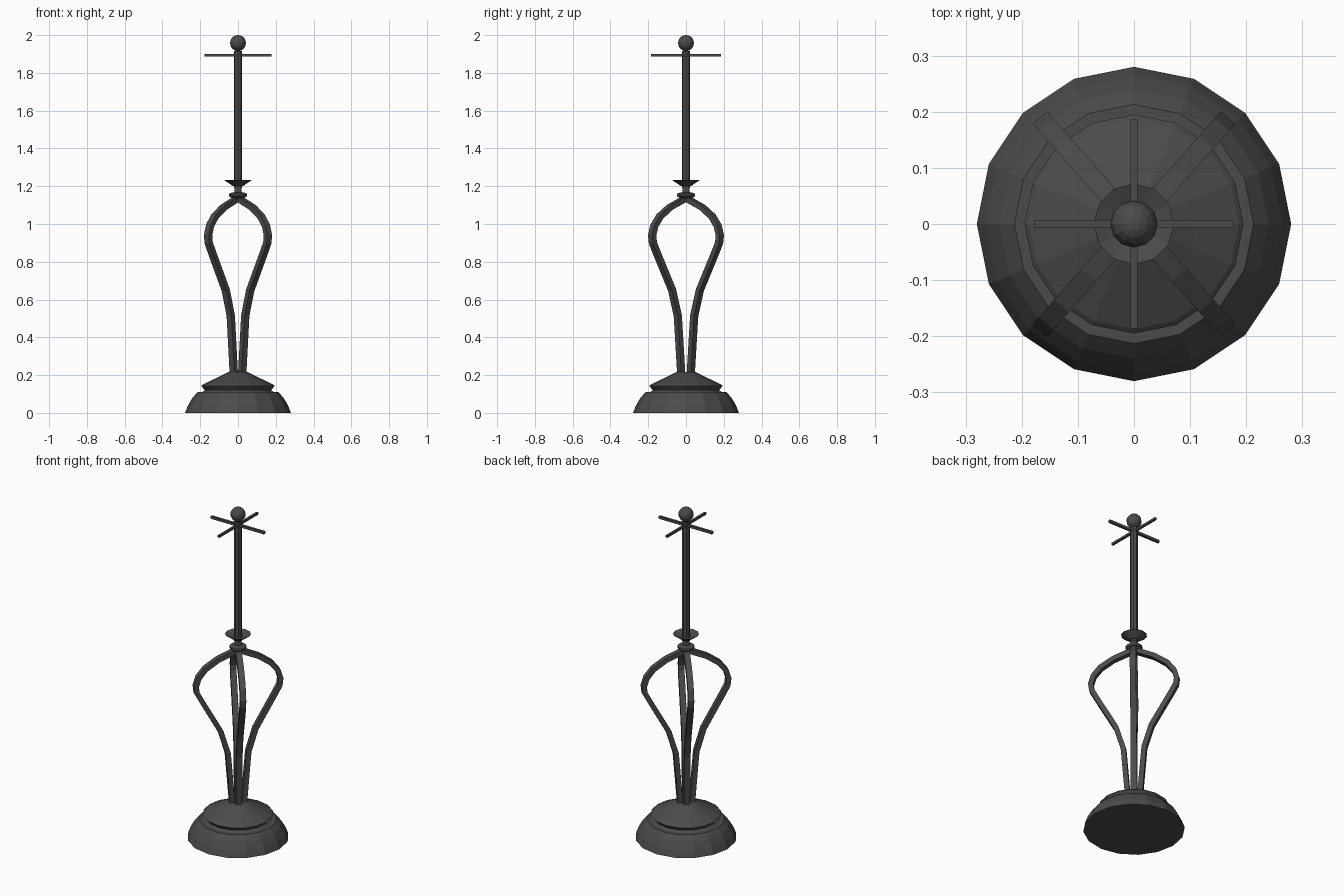
import bpy, bmesh, math
from mathutils import Vector, Matrix

if "Cube" in bpy.data.objects:
    bpy.data.objects.remove(bpy.data.objects["Cube"])


def finish(name, bm):
    bmesh.ops.recalc_face_normals(bm, faces=bm.faces[:])
    me = bpy.data.meshes.new(name)
    bm.to_mesh(me)
    bm.free()
    ob = bpy.data.objects.new(name, me)
    bpy.context.collection.objects.link(ob)
    mat = bpy.data.materials.get("dark_iron") or bpy.data.materials.new("dark_iron")
    mat.diffuse_color = (0.07, 0.07, 0.07, 1)
    mat.use_nodes = True
    mat.node_tree.nodes["Principled BSDF"].inputs["Base Color"].default_value = mat.diffuse_color
    me.materials.append(mat)
    return ob


def bridge(bm, a, b):
    n = len(a)
    for i in range(n):
        bm.faces.new((a[i], a[(i + 1) % n], b[(i + 1) % n], b[i]))


def turned(name, profile, sides):
    """Lathe a (radius, height) profile and cap both ends."""
    bm = bmesh.new()
    rings = [[bm.verts.new((r * math.cos(math.tau * i / sides),
                            r * math.sin(math.tau * i / sides), z))
              for i in range(sides)] for r, z in profile]
    for a, b in zip(rings, rings[1:]):
        bridge(bm, a, b)
    bm.faces.new(rings[0])
    bm.faces.new(rings[-1])
    return finish(name, bm)


def strap(name, path, width, thick, angle):
    """Sweep a flat bar along a (radius, height) path, turned about z."""
    bm = bmesh.new()
    pts = [Vector((r, 0, z)) for r, z in path]
    rings = []
    for i, p in enumerate(pts):
        d1 = (p - pts[i - 1]).normalized() if i else None
        d2 = (pts[i + 1] - p).normalized() if i < len(pts) - 1 else None
        d1, d2 = d1 or d2, d2 or d1
        t = (d1 + d2).normalized()
        n = Vector((t.z, 0, -t.x)) * (thick / 2 / t.dot(d1))
        w = Vector((0, width / 2, 0))
        rings.append([bm.verts.new(v) for v in (p + n + w, p + n - w, p - n - w, p - n + w)])
    for a, b in zip(rings, rings[1:]):
        bridge(bm, a, b)
    bm.faces.new(rings[0])
    bm.faces.new(rings[-1])
    bm.transform(Matrix.Rotation(angle, 4, 'Z'))
    return finish(name, bm)


def bar(name, size, z):
    bm = bmesh.new()
    bmesh.ops.create_cube(bm, size=1)
    bm.transform(Matrix.Translation((0, 0, z)) @ Matrix.Diagonal((*size, 1)))
    return finish(name, bm)


# Stepped round foot
turned("base", [(.28, 0), (.265, .04), (.24, .082), (.213, .11), (.19, .11),
                (.175, .12), (.195, .143), (.187, .15), (.11, .187), (.05, .217)], 16)

# Four bulging straps on the diagonals
path = [(.033, .2), (.058, .515), (.098, .65), (.205, .845), (.234, .9), (.239, .94),
        (.224, .99), (.185, 1.04), (.115, 1.088), (.012, 1.132)]
for i, deg in enumerate((48.5, 131.5, 228.5, 311.5)):
    strap(f"strap_{i + 1}", path, .034, .028, math.radians(deg))

# Collar, neck and dish above the straps
turned("collar", [(.03, 1.135), (.047, 1.147), (.047, 1.16), (.036, 1.165), (.02, 1.168),
                  (.018, 1.2), (.03, 1.203), (.072, 1.232), (.03, 1.215)], 12)

# Pole with crossed hanging bars and ball finial
turned("pole", [(.022, 1.19), (.022, 1.915)], 8)
bar("cross_bar_x", (.356, .015, .015), 1.893)
bar("cross_bar_y", (.013, .372, .013), 1.893)
turned("finial_stem", [(.012, 1.91), (.012, 1.93)], 8)
bm = bmesh.new()
bmesh.ops.create_uvsphere(bm, u_segments=12, v_segments=10, radius=.042)
bm.transform(Matrix.Translation((0, 0, 1.958)))
finish("finial_ball", bm)
